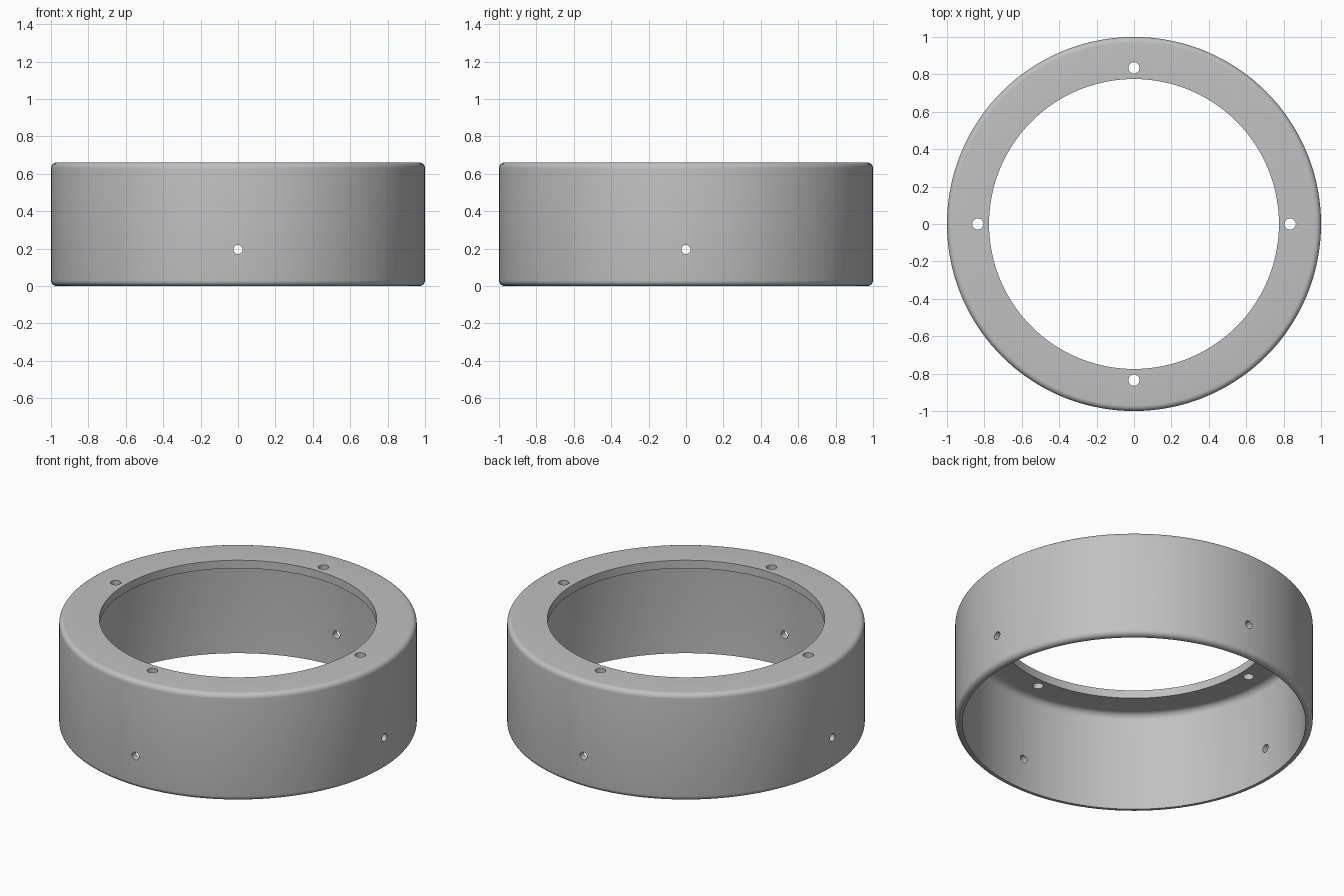
import bpy, bmesh, math
from mathutils import Matrix

cube = bpy.data.objects.get("Cube")
if cube:
    bpy.data.objects.remove(cube, do_unlink=True)

HEIGHT, SEGMENTS = 0.66, 144
WALL_R, BORE_R, LIP_Z = 0.96, 0.775, 0.61

grey = bpy.data.materials.new("plain grey")
grey.use_nodes = True
grey.diffuse_color = (0.53, 0.53, 0.53, 1)
grey.node_tree.nodes["Principled BSDF"].inputs["Base Color"].default_value = grey.diffuse_color


def add_object(name, bm):
    bmesh.ops.recalc_face_normals(bm, faces=bm.faces)
    mesh = bpy.data.meshes.new(name)
    bm.to_mesh(mesh)
    bm.free()
    obj = bpy.data.objects.new(name, mesh)
    bpy.context.collection.objects.link(obj)
    return obj


def arc(cx, cz, r, start, end, steps=6):
    angles = [math.radians(start + (end - start) * i / steps) for i in range(steps + 1)]
    return [(cx + r * math.cos(a), cz + r * math.sin(a)) for a in angles]


# Cross-section: rounded outer corners, open bottom, inward top lip with a fillet
R, F = 0.03, 0.04
profile = [(WALL_R, 0)]
profile += arc(1 - R, R, R, -90, 0)
profile += arc(1 - R, HEIGHT - R, R, 0, 90)
profile += [(BORE_R, HEIGHT), (BORE_R, LIP_Z)]
profile += arc(WALL_R - F, LIP_Z - F, F, 90, 0)

# Ring body: the section swept around the vertical axis
bm = bmesh.new()
rings = []
for i in range(SEGMENTS):
    a = 2 * math.pi * i / SEGMENTS
    rings.append([bm.verts.new((r * math.cos(a), r * math.sin(a), z)) for r, z in profile])
for i in range(SEGMENTS):
    here, after = rings[i], rings[(i + 1) % SEGMENTS]
    for j in range(len(profile)):
        k = (j + 1) % len(profile)
        bm.faces.new((here[j], after[j], after[k], here[k]))
ring = add_object("ring_body", bm)
ring.data.materials.append(grey)

# Screw holes: four through the lip, four through the side wall
bm = bmesh.new()
for i in range(4):
    turn = Matrix.Rotation(i * math.pi / 2, 4, "Z")
    lip_hole = Matrix.Translation((0.835, 0, HEIGHT))
    side_hole = Matrix.Translation((0.98, 0, 0.195)) @ Matrix.Rotation(math.pi / 2, 4, "Y")
    for place, radius in ((lip_hole, 0.03), (side_hole, 0.024)):
        bmesh.ops.create_cone(bm, cap_ends=True, segments=24, radius1=radius,
                              radius2=radius, depth=0.2, matrix=turn @ place)
cutter = add_object("hole_cutter", bm)
cutter.data.materials.append(grey)

cut = ring.modifiers.new("holes", "BOOLEAN")
cut.operation, cut.solver, cut.object = "DIFFERENCE", "EXACT", cutter
bpy.context.view_layer.objects.active = ring
for obj in bpy.context.selected_objects:
    obj.select_set(False)
ring.select_set(True)
bpy.ops.object.modifier_apply(modifier=cut.name)
bpy.data.objects.remove(cutter, do_unlink=True)

# Smooth curves, crisp rims
bpy.ops.object.shade_smooth_by_angle(angle=math.radians(30))
